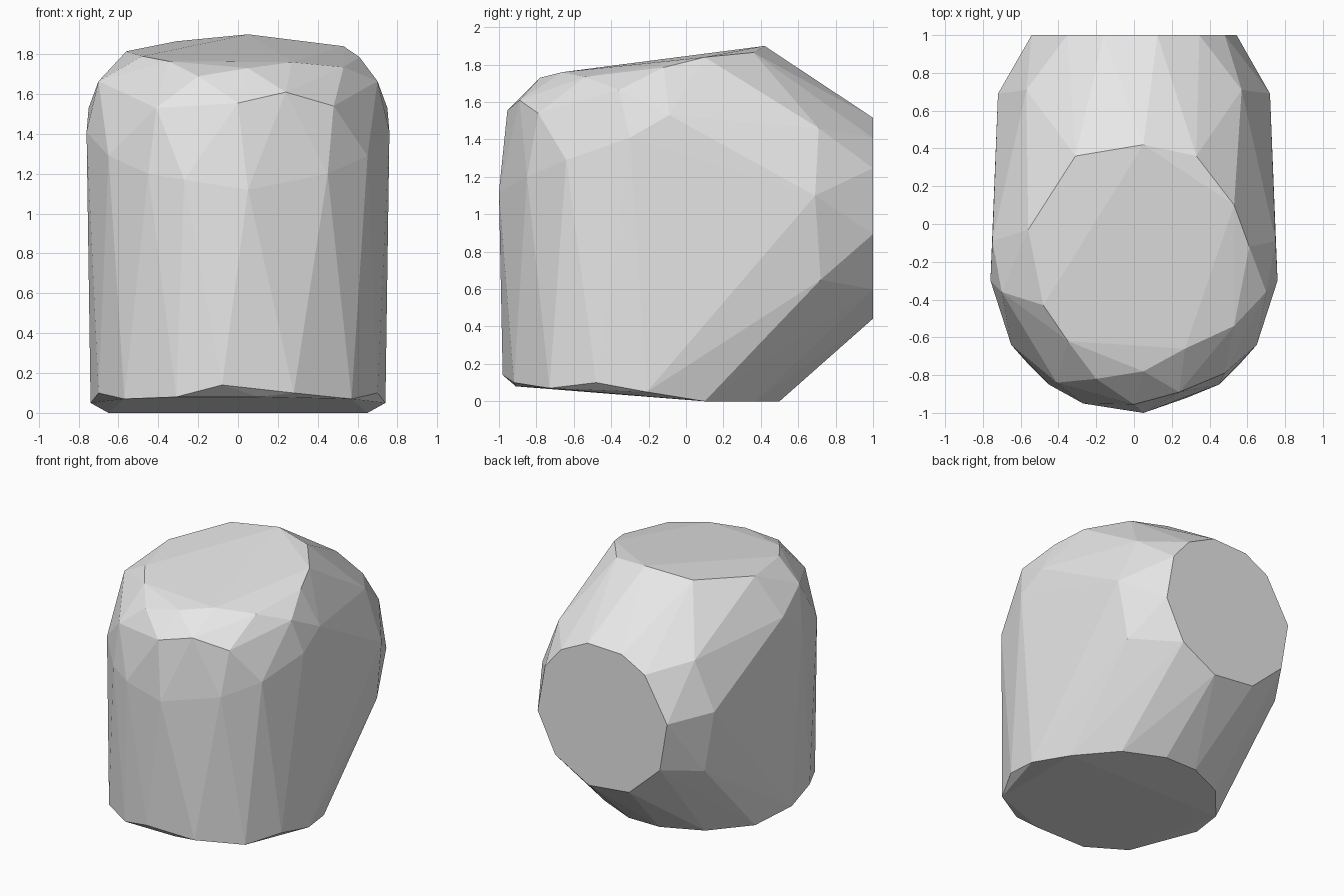
import bpy
import bmesh
from math import radians, cos, sin

cube = bpy.data.objects.get("Cube")
if cube:
    bpy.data.objects.remove(cube, do_unlink=True)


def make_material(name, colour):
    material = bpy.data.materials.new(name)
    material.use_nodes = True
    material.diffuse_color = colour
    shader = material.node_tree.nodes["Principled BSDF"]
    shader.inputs["Base Color"].default_value = colour
    return material


def mirrored(points):
    """Return the points together with their copies across the centre plane."""
    return points + [(-x, y, z) for x, y, z in points]


def upright_disc(centre_z, radius, y, angles):
    """Return the corners of a flat disc facing along y."""
    return [(radius * cos(radians(a)), y, centre_z + radius * sin(radians(a)))
            for a in angles]


def hull_object(name, outlines, material):
    """Stretch a faceted convex skin over all the given outlines."""
    bm = bmesh.new()
    for outline in outlines:
        for corner in outline:
            bm.verts.new(corner)
    result = bmesh.ops.convex_hull(bm, input=bm.verts)
    loose = set(result["geom_interior"]) | set(result["geom_unused"])
    loose_verts = [item for item in loose if isinstance(item, bmesh.types.BMVert)]
    bmesh.ops.delete(bm, geom=loose_verts, context="VERTS")
    bmesh.ops.dissolve_limit(bm, angle_limit=radians(1),
                             verts=bm.verts, edges=bm.edges)
    bmesh.ops.recalc_face_normals(bm, faces=bm.faces)
    mesh = bpy.data.meshes.new(name)
    bm.to_mesh(mesh)
    bm.free()
    mesh.materials.append(material)
    body = bpy.data.objects.new(name, mesh)
    bpy.context.collection.objects.link(body)
    return body


# Sloping top facet
top_rim = [(.05, .42, 1.9), (-.31, .36, 1.865), (-.56, -.03, 1.815),
           (-.48, -.43, 1.79), (-.35, -.62, 1.765), (.27, -.66, 1.76),
           (.53, -.54, 1.735), (.61, -.12, 1.785), (.53, .1, 1.84),
           (.33, .36, 1.865)]

# Bevelled brow below the top
brow_front = [(.05, -.78, 1.73), (-.2, -.82, 1.69), (0, -.955, 1.555),
              (-.41, -.84, 1.53), (.24, -.89, 1.61), (.48, -.79, 1.54)]
brow_sides = mirrored([(.7, -.36, 1.665), (.75, -.09, 1.53)])

# Widest line around the front
shoulder_front = [(.05, -1, 1.12), (-.27, -.95, 1.17)]
shoulder_sides = mirrored([(.76, -.3, 1.41), (.65, -.64, 1.29), (.45, -.85, 1.2)])

# Flat round end at the back and the bevel leading to it
back_disc = upright_disc(.98, .55, 1, [-9, 29, 51, 77, 107, 130,
                                       170, 209, 246, 282, 316])
back_bevel = mirrored([(.72, .69, 1.1), (.66, .72, .65), (.57, .71, 1.46)])

# Lower edge and the base facet
lower_front = [(.28, -.92, .1), (-.08, -.98, .14), (-.31, -.91, .08)]
lower_sides = mirrored([(.74, -.21, .05), (.7, -.48, .1), (.57, -.73, .07)])
base = mirrored([(.65, .1, 0), (.42, .37, 0), (.13, .5, 0), (.1, -.91, .08)])

grey = make_material("plain grey", (.8, .8, .8, 1))
hull_object("faceted_body",
            [top_rim, brow_front, brow_sides, shoulder_front, shoulder_sides,
             back_disc, back_bevel, lower_front, lower_sides, base], grey)
